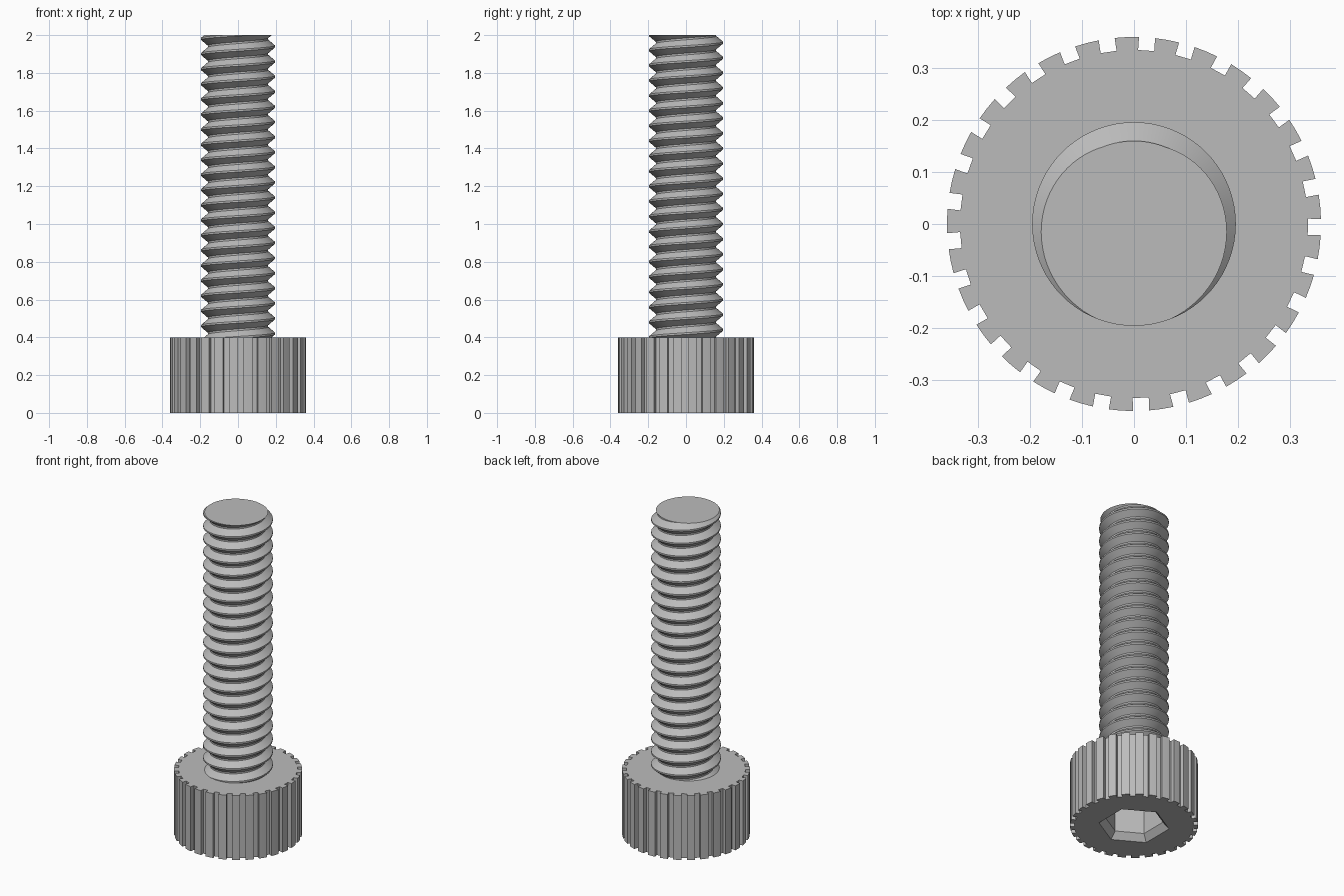
import bpy, bmesh
from math import sin, cos, pi, radians, asin

if "Cube" in bpy.data.objects:
    bpy.data.objects.remove(bpy.data.objects["Cube"], do_unlink=True)

HEAD_TOP, TOP = 0.4, 2.0
HEAD_R, GROOVE_R, TEETH = 0.36, 0.335, 29
CREST_R, ROOT_R, PITCH = 0.196, 0.16, 0.08

steel = bpy.data.materials.new("grey_steel")
steel.use_nodes = True
steel.diffuse_color = (0.5, 0.5, 0.5, 1)
steel.node_tree.nodes["Principled BSDF"].inputs["Base Color"].default_value = (0.5, 0.5, 0.5, 1)


def finish(bm, name):
    """Turn a bmesh into a smooth shaded object with sharp creases."""
    bmesh.ops.recalc_face_normals(bm, faces=bm.faces)
    mesh = bpy.data.meshes.new(name)
    bm.to_mesh(mesh)
    bm.free()
    mesh.materials.append(steel)
    obj = bpy.data.objects.new(name, mesh)
    bpy.context.collection.objects.link(obj)
    bpy.ops.object.select_all(action='DESELECT')
    obj.select_set(True)
    bpy.context.view_layer.objects.active = obj
    bpy.ops.object.shade_smooth_by_angle(angle=radians(25))
    return obj


def ring(bm, polar, z):
    """Vertices from (radius, angle) pairs at one height."""
    return [bm.verts.new((r * cos(a), r * sin(a), z)) for r, a in polar]


def bridge(bm, low, high):
    """Wall of quads between two rings of equal size."""
    n = len(low)
    for i in range(n):
        j = (i + 1) % n
        bm.faces.new((low[i], low[j], high[j], high[i]))


def loop_edges(bm, verts):
    return [bm.edges.get((verts[i - 1], verts[i])) for i in range(len(verts))]


# Knurled head with a countersunk hex socket in its underside
step = 2 * pi / TEETH
groove_half = 0.0155
outer_half = step / 2 - asin(groove_half / HEAD_R)
inner_half = step / 2 - asin(groove_half / GROOVE_R)
outline = []
for i in range(TEETH):
    a = radians(5.3) + i * step
    outline += [(GROOVE_R, a - inner_half), (HEAD_R, a - outer_half), (HEAD_R, a),
                (HEAD_R, a + outer_half), (GROOVE_R, a + inner_half)]


def hexagon(radius):
    return [(radius, pi / 6 + i * pi / 3) for i in range(6)]


bm = bmesh.new()
base = ring(bm, outline, 0)
top = ring(bm, outline, HEAD_TOP)
bridge(bm, base, top)
bm.faces.new(top)
rim = ring(bm, hexagon(0.2), 0)
throat = ring(bm, hexagon(0.165), 0.04)
floor = ring(bm, hexagon(0.165), 0.25)
bridge(bm, rim, throat)
bridge(bm, throat, floor)
bm.faces.new(floor)
bmesh.ops.triangle_fill(bm, use_beauty=True, normal=(0, 0, -1),
                        edges=loop_edges(bm, base) + loop_edges(bm, rim))
finish(bm, "knurled_head")

# Threaded shank: a right-hand helical sweep of one thread profile
SEGMENTS = 72
turns = round((TOP - HEAD_TOP) / PITCH) + 3
profile = [(CREST_R, -0.06), (CREST_R, 0.06), (ROOT_R, 0.44), (ROOT_R, 0.56), (CREST_R, 0.94)]
bm = bmesh.new()
previous = None
for i in range(turns * SEGMENTS + 1):
    a = -pi / 2 + 2 * pi * i / SEGMENTS
    z = HEAD_TOP + PITCH * (i / SEGMENTS - 2)
    row = [bm.verts.new((r * cos(a), r * sin(a), z + h * PITCH)) for r, h in profile]
    if previous:
        for k in range(len(profile) - 1):
            bm.faces.new((previous[k], row[k], row[k + 1], previous[k + 1]))
    previous = row
bmesh.ops.remove_doubles(bm, verts=bm.verts, dist=1e-5)

# Trim both ends flat and cap the tip
for height, direction in ((HEAD_TOP, -1), (TOP, 1)):
    bmesh.ops.bisect_plane(bm, geom=bm.verts[:] + bm.edges[:] + bm.faces[:], dist=1e-6,
                           plane_co=(0, 0, height), plane_no=(0, 0, direction), clear_outer=True)
tip = [e for e in bm.edges if e.is_boundary and all(abs(v.co.z - TOP) < 1e-4 for v in e.verts)]
bmesh.ops.triangle_fill(bm, use_beauty=True, edges=tip, normal=(0, 0, 1))
finish(bm, "threaded_shank")
